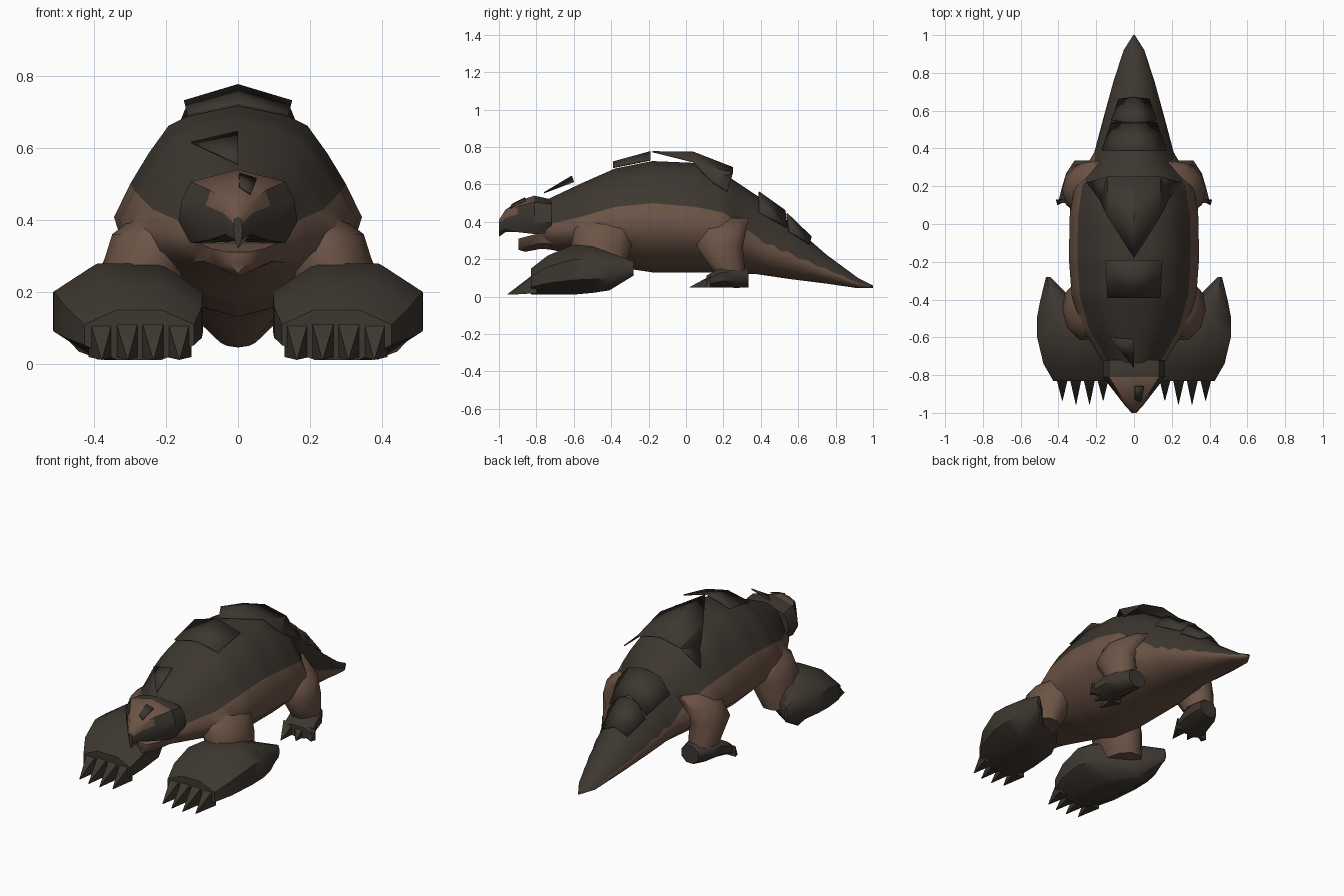
import bpy, bmesh, math
from mathutils import Vector

if "Cube" in bpy.data.objects:
    bpy.data.objects.remove(bpy.data.objects["Cube"])


def material(name, rgb):
    m = bpy.data.materials.new(name)
    m.use_nodes = True
    m.diffuse_color = (*rgb, 1)
    m.node_tree.nodes["Principled BSDF"].inputs["Base Color"].default_value = (*rgb, 1)
    return m


MATS = [material("dark_hide", (.047, .038, .029)), material("brown_skin", (.15, .088, .061))]
DARK, BROWN = 0, 1


def finish(name, bm, angle=50):
    bmesh.ops.recalc_face_normals(bm, faces=bm.faces)
    mesh = bpy.data.meshes.new(name)
    bm.to_mesh(mesh)
    bm.free()
    for m in MATS:
        mesh.materials.append(m)
    ob = bpy.data.objects.new(name, mesh)
    bpy.context.collection.objects.link(ob)
    bpy.ops.object.select_all(action="DESELECT")
    ob.select_set(True)
    bpy.context.view_layer.objects.active = ob
    bpy.ops.object.shade_smooth_by_angle(angle=math.radians(angle))
    return ob


def loft(name, rings, paint, side=1, angle=50):
    """Skin closed rings; paint is a material index or a rule (ring, strip)."""
    bm = bmesh.new()
    rows = [[bm.verts.new((p[0] * side, p[1], p[2])) for p in r] for r in rings]
    n = len(rows[0])
    rule = paint if callable(paint) else lambda i, j: paint
    for i in range(len(rows) - 1):
        for j in range(n):
            k = (j + 1) % n
            f = bm.faces.new((rows[i][j], rows[i][k], rows[i + 1][k], rows[i + 1][j]))
            f.material_index = rule(i, j)
    for i, row in ((0, rows[0]), (len(rows) - 2, rows[-1])):
        bm.faces.new(row).material_index = rule(i, n // 2 - 1)
    return finish(name, bm, angle)


def upright(x, y, z, rx, rz, n=8):
    """Ring facing along y."""
    return [(x + rx * math.cos(a), y, z + rz * math.sin(a))
            for a in (math.tau * (k + .5) / n for k in range(n))]


def level(x, y, z, rx, ry, n=10):
    """Ring facing along z."""
    return [(x + rx * math.cos(a), y + ry * math.sin(a), z)
            for a in (math.tau * k / n for k in range(n))]


def mirrored(half, y):
    """Full ring from a half section running top centre to bottom centre."""
    return [(x, y, z) for x, z in half] + [(-x, y, z) for x, z in half[-2:0:-1]]


# Body and tail: y, top, bottom, half width, colour line height
stations = [
    (-.80, .49, .29, .10, .38), (-.72, .53, .25, .17, .39), (-.55, .61, .22, .275, .43),
    (-.38, .685, .16, .33, .48), (-.18, .725, .13, .345, .50), (.05, .715, .13, .34, .48),
    (.20, .66, .13, .315, .45), (.38, .54, .12, .21, .32), (.55, .40, .095, .165, .24),
    (.75, .225, .07, .11, .15), (.92, .10, .045, .055, .075), (1, .06, .045, .004, .055)]
STEPS = 4
body = []
for a, b in zip(stations, stations[1:]):
    for s in range(STEPS):
        y, top, low, w, line = Vector(a).lerp(Vector(b), s / STEPS)
        up, down = top - line, line - low
        # the hide wraps further round the tail, with a scalloped lower edge
        tail = y > .35
        edge = line - .1 * up * (s % 2) * tail
        body.append(mirrored([(0, top), (.3 * w, top - .08 * up), (.56 * w, top - .28 * up),
                              (.76 * w if tail else .72 * w, line + .38 * up),
                              (.98 * w if tail else .87 * w, edge), (w, line - .25 * down),
                              (.9 * w, line - .55 * down), (.55 * w, low + .14 * down),
                              (0, low)], y))
body.append(mirrored([(0, .06)] + [(.004, .055)] * 7 + [(0, .045)], 1))
loft("body_and_tail", body, lambda i, j: DARK if j < 4 or j > 11 else BROWN)

# Head: y, half width, crest top, brow, lip, chin
head = []
for y, w, top, brow, lip, chin in [
        (-.72, .165, .52, .455, .34, .34), (-.81, .165, .54, .455, .335, .34),
        (-.90, .095, .51, .44, .345, .36), (-.965, .045, .465, .42, .36, .345),
        (-1, .012, .41, .39, .345, .32)]:
    head.append(mirrored([(0, top), (.8 * w, .6 * top + .4 * brow), (.95 * w, brow),
                          (w, (brow + lip) / 2), (.8 * w, lip), (0, chin)], y))
loft("head", head, lambda i, j: BROWN if i and (j in (0, 9) or (i > 1 and j in (1, 8))) else DARK,
     angle=35)

# Lower jaw
jaw = [mirrored([(0, top), (w, top), (.8 * w, low + .03), (0, low)], y) for y, w, top, low in
       [(-.66, .17, .36, .25), (-.78, .12, .34, .255), (-.86, .075, .32, .24), (-.895, .03, .31, .25)]]
loft("lower_jaw", jaw, BROWN)


# Limbs
def claw(name, base, tip, width, height, side):
    loft(name, [upright(*base, width, height, 4), upright(*tip, .002, .002, 4)], DARK, side, 60)


for side, label in ((1, "left"), (-1, "right")):
    loft(label + "_arm", [level(.16, -.42, .43, .10, .12), level(.23, -.44, .36, .12, .165),
                          level(.25, -.45, .28, .125, .17), level(.30, -.47, .12, .10, .14)],
         BROWN, side)
    loft(label + "_front_paw", [
        upright(.275, -.83, .08, .165, .075), upright(.29, -.74, .115, .205, .113),
        upright(.305, -.60, .145, .225, .145), upright(.33, -.50, .145, .20, .135),
        upright(.405, -.41, .135, .10, .11), upright(.455, -.28, .15, .012, .04)], DARK, side)
    for k in range(4):
        x = .165 + k * .072
        reach = -.955 if k in (1, 2) else -.935
        claw(f"{label}_front_claw_{k}", (x, -.80, .075), (x - .002, reach, .012), .05, .08, side)

    loft(label + "_thigh", [level(.16, .21, .42, .10, .13), level(.24, .20, .36, .105, .13),
                            level(.28, .18, .27, .10, .13), level(.28, .23, .14, .08, .09)],
         BROWN, side)
    loft(label + "_back_foot", [
        upright(.26, .335, .10, .06, .055), upright(.28, .27, .11, .085, .068),
        upright(.295, .19, .105, .095, .06), upright(.31, .11, .08, .10, .035)], DARK, side)
    for k in range(3):
        x = .24 + k * .07
        claw(f"{label}_back_claw_{k}", (x, .13, .08), (x + .025, .02 + .04 * k, .05),
             .048, .045, side)


# Raised back plates
def plate(name, points, faces, both=True):
    bm = bmesh.new()
    for side in (1, -1) if both else (1,):
        vs = [bm.verts.new((x * side, y, z)) for x, y, z in points]
        for f in faces:
            bm.faces.new([vs[k] for k in f])
    bmesh.ops.remove_doubles(bm, verts=bm.verts, dist=.001)
    ob = finish(name, bm, 20)
    mod = ob.modifiers.new("thickness", "SOLIDIFY")
    mod.thickness = .006
    mod.offset = 0


plate("neck_plate", [(0, -.76, .555), (0, -.61, .645), (-.13, -.60, .615)], [(0, 1, 2)], False)
plate("shoulder_plate", [(0, -.39, .72), (0, -.19, .775), (.15, -.19, .73), (.14, -.39, .69)],
      [(0, 1, 2, 3)])
plate("hip_plate", [(0, -.18, .775), (0, .04, .772), (.14, .04, .72), (0, .25, .69),
                    (.14, .25, .66), (.25, .22, .56), (.18, .13, .62)],
      [(0, 1, 2), (1, 3, 4, 2), (2, 4, 6), (4, 5, 6)])
plate("tail_base_plate", [(0, .39, .56), (0, .53, .46), (.12, .54, .37), (.17, .39, .45),
                          (.10, .39, .54)], [(0, 1, 2, 4), (4, 2, 3)])
plate("tail_plate", [(0, .54, .445), (0, .67, .32), (.08, .66, .28), (.12, .55, .35),
                     (.06, .54, .43)], [(0, 1, 2, 4), (4, 2, 3)])

# Small dark patch on the brow
plate("brow_patch", [(.004, -.86, .529), (.052, -.86, .514), (.035, -.94, .472), (.004, -.93, .493)],
      [(0, 1, 2, 3)], False)
